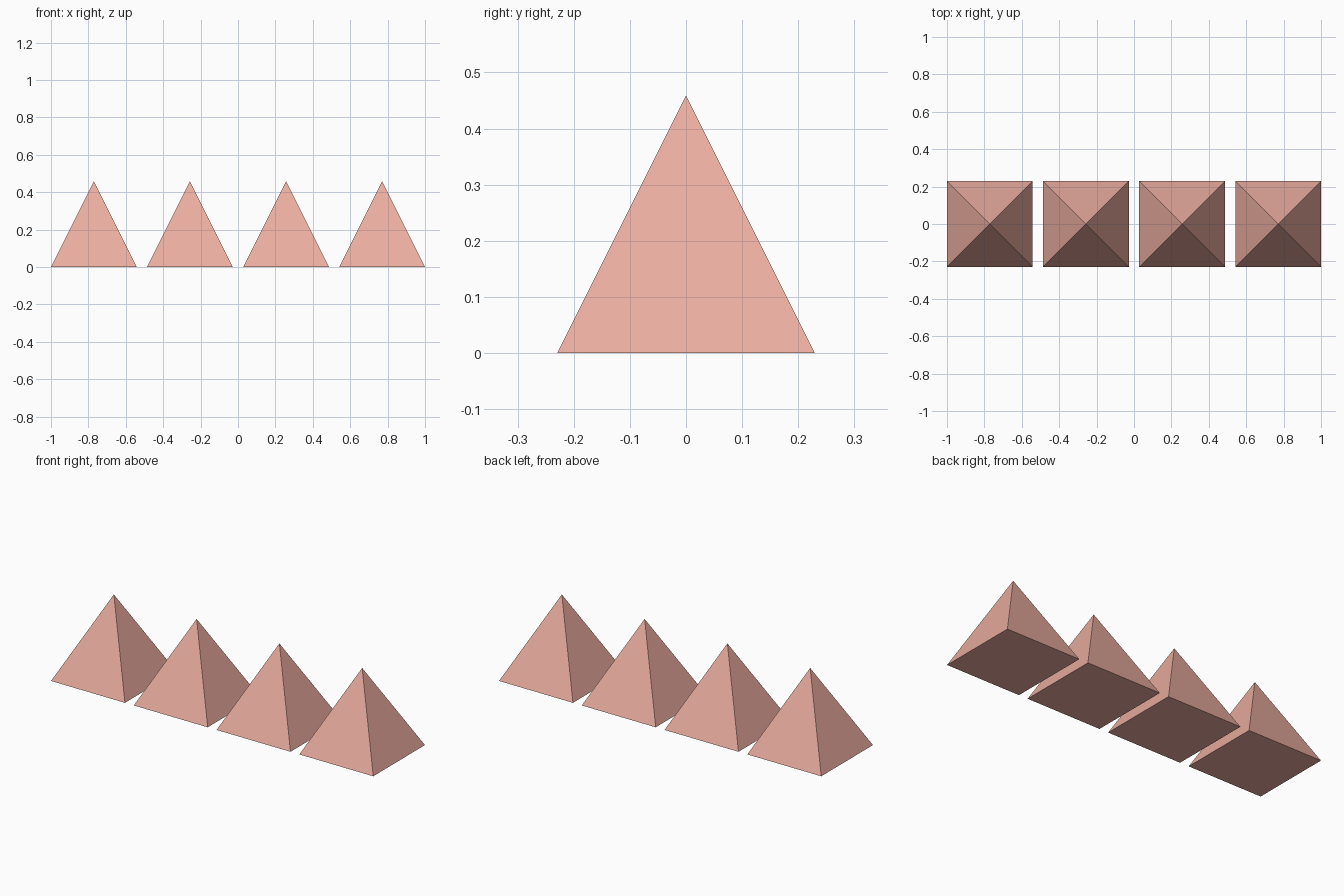
import bpy
import math

if "Cube" in bpy.data.objects:
    bpy.data.objects.remove(bpy.data.objects["Cube"])

SIDE = 0.4587      # base width and height of each pyramid
PITCH = 0.5138     # spacing between pyramid centres
COUNT = 4

mat = bpy.data.materials.new("salmon_red")
mat.diffuse_color = (0.83, 0.42, 0.35, 1)
mat.use_nodes = True
mat.node_tree.nodes["Principled BSDF"].inputs["Base Color"].default_value = mat.diffuse_color


def pyramid(name, x):
    # Four-sided cone with its base edges square to the axes
    bpy.ops.mesh.primitive_cone_add(
        vertices=4, radius1=SIDE / math.sqrt(2), radius2=0, depth=SIDE,
        location=(x, 0, SIDE / 2), rotation=(0, 0, math.radians(45)))
    obj = bpy.context.object
    obj.name = name
    obj.data.materials.append(mat)
    bpy.ops.object.transform_apply(location=False, rotation=True, scale=True)
    return obj


# Row of spikes along x
for i in range(COUNT):
    pyramid(f"spike_{i + 1}", (i - (COUNT - 1) / 2) * PITCH)
